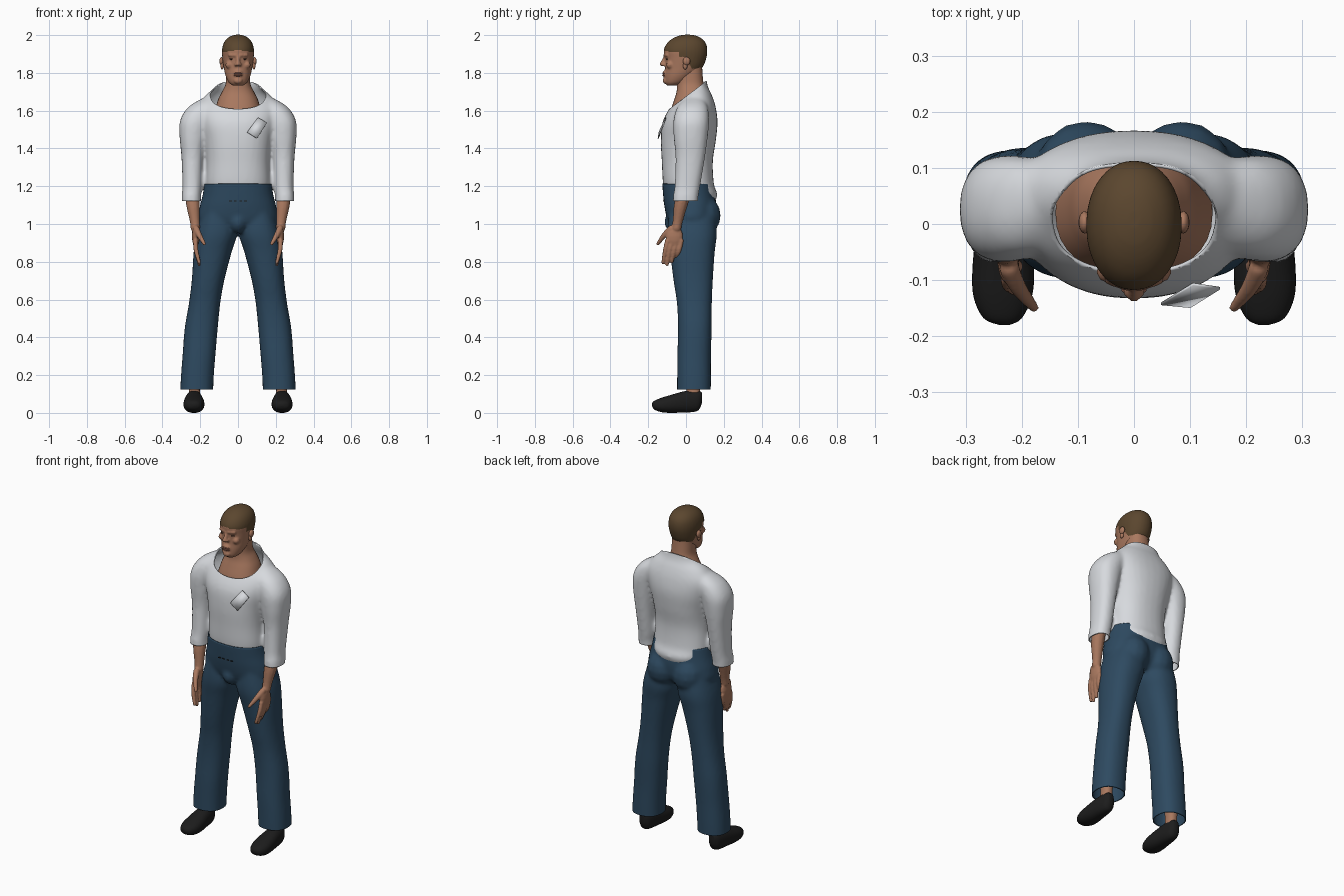
import bpy, bmesh, math
from mathutils import Vector, Matrix

cube = bpy.data.objects.get("Cube")
if cube:
    bpy.data.objects.remove(cube)


def material(name, rgb):
    m = bpy.data.materials.new(name)
    m.use_nodes = True
    m.diffuse_color = (*rgb, 1)
    m.node_tree.nodes["Principled BSDF"].inputs["Base Color"].default_value = (*rgb, 1)
    return m


SKIN = material("skin", (0.40, 0.19, 0.115))
HAIR = material("brown hair", (0.105, 0.062, 0.028))
LIP = material("lip", (0.27, 0.11, 0.075))
EYE = material("dark eye", (0.06, 0.03, 0.02))
WHITE = material("white cloth", (0.68, 0.70, 0.73))
BLUE = material("blue denim", (0.027, 0.068, 0.118))
BLACK = material("black leather", (0.012, 0.012, 0.012))


def spline(rings, steps=4):
    """Catmull-Rom interpolation of a list of tuples."""
    out = []
    for i in range(len(rings) - 1):
        a, b = Vector(rings[max(i - 1, 0)]), Vector(rings[i])
        c, d = Vector(rings[i + 1]), Vector(rings[min(i + 2, len(rings) - 1)])
        for k in range(steps):
            t = k / steps
            out.append(b + 0.5 * t * (c - a + t * (2 * a - 5 * b + 4 * c - d + t * (3 * (b - c) + d - a))))
    return out + [Vector(rings[-1])]


def skin_loops(bm, loops):
    """Closed tube through loops of points."""
    loops = [[bm.verts.new(p) for p in loop] for loop in loops]
    seg = len(loops[0])
    for a, b in zip(loops, loops[1:]):
        for k in range(seg):
            j = (k + 1) % seg
            bm.faces.new((a[k], a[j], b[j], b[k]))
    bm.faces.new(loops[0])
    bm.faces.new(loops[-1])


def loft(bm, rings, side=1, along_y=False, power=2.3, seg=32):
    """Body form; each ring is (height, x0, x1, y0, y1)."""
    loops = []
    for h, x0, x1, y0, y1 in spline(rings):
        loop = []
        for k in range(seg):
            a = math.tau * k / seg
            c, s = math.cos(a), math.sin(a)
            x = (x0 + x1) / 2 + (x1 - x0) / 2 * math.copysign(abs(c) ** (2 / power), c)
            y = (y0 + y1) / 2 + (y1 - y0) / 2 * math.copysign(abs(s) ** (2 / power), s)
            loop.append((side * x, h, y) if along_y else (side * x, y, h))
        loops.append(loop)
    skin_loops(bm, loops)


def centred(rings):
    return [(z, -x, x, y0, y1) for z, x, y0, y1 in rings]


def blob(bm, loc, size, side=1):
    mat = Matrix.Translation((loc[0] * side, loc[1], loc[2])) @ Matrix.Diagonal((*size, 1))
    bmesh.ops.create_uvsphere(bm, u_segments=14, v_segments=8, radius=1, matrix=mat)


def limb(bm, points, side=1):
    """Round tube with ball ends; points are (x, y, z, radius)."""
    pts = spline([(side * x, y, z, r) for x, y, z, r in points])
    loops = []
    for i, p in enumerate(pts):
        d = Vector(pts[min(i + 1, len(pts) - 1)][:3]) - Vector(pts[max(i - 1, 0)][:3])
        u = d.cross(Vector((0, 1, 0))).normalized()
        v = d.cross(u).normalized()
        angles = [math.tau * k / 12 for k in range(12)]
        loops.append([Vector(p[:3]) + p[3] * (math.cos(a) * u + math.sin(a) * v) for a in angles])
    skin_loops(bm, loops)
    for p in (pts[0], pts[-1]):
        blob(bm, p[:3], (p[3],) * 3)


def finish(name, bm, mats, voxel=0, smooth=6, cuts=(), thick=0):
    """Fuse parts, trim with planes, give cloth thickness and smooth shading."""
    bmesh.ops.recalc_face_normals(bm, faces=bm.faces[:])
    me = bpy.data.meshes.new(name)
    bm.to_mesh(me)
    bm.free()
    ob = bpy.data.objects.new(name, me)
    bpy.context.collection.objects.link(ob)
    for m in mats:
        me.materials.append(m)
    if voxel:
        r = ob.modifiers.new("fuse", 'REMESH')
        r.mode, r.voxel_size = 'VOXEL', voxel
        s = ob.modifiers.new("relax", 'SMOOTH')
        s.factor, s.iterations = 0.5, smooth
        dg = bpy.context.evaluated_depsgraph_get()
        fused = bpy.data.meshes.new_from_object(ob.evaluated_get(dg))
        ob.modifiers.clear()
        ob.data = fused
    if cuts:
        bm = bmesh.new()
        bm.from_mesh(ob.data)
        for co, no in cuts:
            bmesh.ops.bisect_plane(bm, geom=bm.verts[:] + bm.edges[:] + bm.faces[:],
                                   plane_co=co, plane_no=no, clear_outer=True)
        bm.to_mesh(ob.data)
        bm.free()
    ob.data.shade_smooth()
    ob.data.set_sharp_from_angle(angle=math.radians(50))
    if thick:
        t = ob.modifiers.new("thickness", 'SOLIDIFY')
        t.thickness, t.offset = thick, -1
    return ob


# Shirt: torso and two sleeves fused, trimmed at the neckline and cuffs
bm = bmesh.new()
loft(bm, centred([(1.08, .12, -.05, .13), (1.15, .16, -.10, .166), (1.21, .172, -.121, .148),
                  (1.33, .168, -.128, .142), (1.44, .18, -.133, .158), (1.54, .205, -.124, .167),
                  (1.62, .215, -.082, .157), (1.68, .172, -.03, .138), (1.73, .12, .0, .115),
                  (1.79, .10, .03, .105)]))
for s in (1, -1):
    loft(bm, [(1.08, .196, .298, -.07, .06), (1.15, .196, .298, -.068, .066), (1.2, .191, .294, -.06, .075),
              (1.35, .182, .299, -.055, .10), (1.46, .165, .309, -.065, .115), (1.55, .14, .306, -.066, .122),
              (1.62, .10, .262, -.045, .115), (1.665, .10, .19, .0, .09)], s)
finish("shirt", bm, [WHITE], .011, 6,
       [((0, -.085, 1.612), (0, -.60, .80)), ((0, 0, 1.122), (0, 0, -1))], .006)

# Trousers: pelvis, seat and two legs fused, open at waist and hems
bm = bmesh.new()
loft(bm, centred([(.97, .15, -.07, .11), (1.02, .208, -.098, .15), (1.09, .203, -.114, .16),
                  (1.15, .188, -.121, .155), (1.22, .178, -.126, .143), (1.26, .175, -.125, .14)]))
for s in (1, -1):
    blob(bm, (.085, .085, 1.045), (.095, .1, .11), s)
    loft(bm, [(1.06, .02, .19, -.09, .15), (.95, .005, .222, -.098, .163), (.85, .034, .235, -.085, .152),
              (.7, .073, .245, -.066, .142), (.58, .094, .26, -.048, .137), (.45, .107, .282, -.042, .136),
              (.3, .12, .294, -.046, .132), (.18, .129, .303, -.047, .132), (.08, .132, .307, -.047, .131)], s)
blob(bm, (0, -.055, 1.01), (.05, .06, .06))
finish("trousers", bm, [BLUE], .011, 5,
       [((0, 0, 1.213), (0, 0, 1)), ((0, 0, .124), (0, 0, -1))], .005)

# Fly stitches
bm = bmesh.new()
for x in (-.04, -.015, .015, .04):
    bmesh.ops.create_cube(bm, size=1, matrix=Matrix.Translation((x, -.118, 1.122)) @ Matrix.Diagonal((.014, .008, .004, 1)))
finish("waist_stitches", bm, [BLACK])

# Chest badge plate
bm = bmesh.new()
bm.faces.new([bm.verts.new(c) for c in ((.048, -.14, 1.485), (.1, -.145, 1.452),
                                        (.153, -.112, 1.535), (.105, -.105, 1.562))])
finish("chest_badge", bm, [WHITE], thick=.005)

# Neck and upper chest
bm = bmesh.new()
loft(bm, centred([(1.55, .14, -.09, .13), (1.61, .12, -.078, .13), (1.66, .105, -.062, .122),
                  (1.7, .085, -.05, .11), (1.74, .066, -.048, .094), (1.79, .062, -.05, .088),
                  (1.84, .06, -.05, .085)]))
finish("neck", bm, [SKIN])

# Head with brow, nose, cheeks and chin fused; hair coloured by a hairline rule
bm = bmesh.new()
loft(bm, centred([(1.732, .026, -.098, -.05), (1.748, .048, -.111, -.005), (1.785, .066, -.113, .045),
                  (1.83, .076, -.11, .088), (1.88, .083, -.112, .108), (1.92, .085, -.118, .113),
                  (1.955, .077, -.102, .106), (1.98, .06, -.074, .086), (1.996, .035, -.04, .056),
                  (2.002, .012, -.01, .025)]), power=2.1)
limb(bm, [(0, -.112, 1.88, .009), (0, -.126, 1.847, .013)])
blob(bm, (0, -.112, 1.758), (.024, .011, .016))
blob(bm, (0, -.112, 1.795), (.024, .012, .02))
for s in (1, -1):
    blob(bm, (.012, -.12, 1.843), (.009, .011, .008), s)
    limb(bm, [(.01, -.112, 1.893, .009), (.045, -.1, 1.894, .009)], s)
    blob(bm, (.048, -.085, 1.842), (.019, .02, .02), s)
head = finish("head", bm, [SKIN, HAIR], .0055, 4)
for f in head.data.polygons:
    x, y, z = f.center
    if y < -.035:
        line = 1.922 - .15 * abs(x)
    elif y < 0:
        line = 1.885
    else:
        line = max(1.822, 1.885 - 2 * y)
    f.material_index = int(z > line)

# Eyes, lips and ears
bm = bmesh.new()
for s in (1, -1):
    blob(bm, (.033, -.1, 1.873), (.013, .006, .004), s)
finish("eyes", bm, [EYE])
bm = bmesh.new()
for z in (1.797, 1.787):
    blob(bm, (0, -.117, z), (.023, .009, .0055))
finish("lips", bm, [LIP])
bm = bmesh.new()
for s in (1, -1):
    blob(bm, (.088, .003, 1.862), (.011, .02, .022), s)
    blob(bm, (.084, -.004, 1.838), (.009, .012, .02), s)
finish("ears", bm, [SKIN])

# Forearms, hands, ankles and shoes
for s, label in ((1, "left"), (-1, "right")):
    bm = bmesh.new()
    limb(bm, [(.244, -.005, 1.18, .039), (.238, -.028, 1.1, .036), (.229, -.043, 1.02, .027),
              (.226, -.05, .98, .025)], s)
    blob(bm, (.224, -.062, .935), (.02, .046, .06), s)
    limb(bm, [(.222, -.08, .975, .018), (.205, -.115, .94, .015), (.178, -.149, .895, .009)], s)
    for i, (y, tip) in enumerate(((-.122, .795), (-.1, .785), (-.075, .8), (-.048, .828))):
        base = -.098 + .024 * i
        limb(bm, [(.225, base, .91, .0135), (.222, (base + y) / 2, .86, .0125), (.205, y, tip, .009)], s)
    finish(label + "_hand", bm, [SKIN], .005, 4)

    bm = bmesh.new()
    loft(bm, [(.07, .2, .262, -.005, .075), (.14, .202, .26, .005, .075), (.25, .19, .27, .0, .09)], s)
    finish(label + "_ankle", bm, [SKIN])

    bm = bmesh.new()
    loft(bm, [(-.18, .222, .24, .036, .05), (-.168, .2, .268, .018, .064), (-.13, .182, .286, .004, .08),
              (-.08, .178, .288, 0, .095), (-.02, .185, .282, .002, .112), (.03, .191, .275, .004, .119),
              (.066, .2, .266, .014, .118), (.084, .216, .25, .05, .108)], s, along_y=True)
    finish(label + "_shoe", bm, [BLACK])
